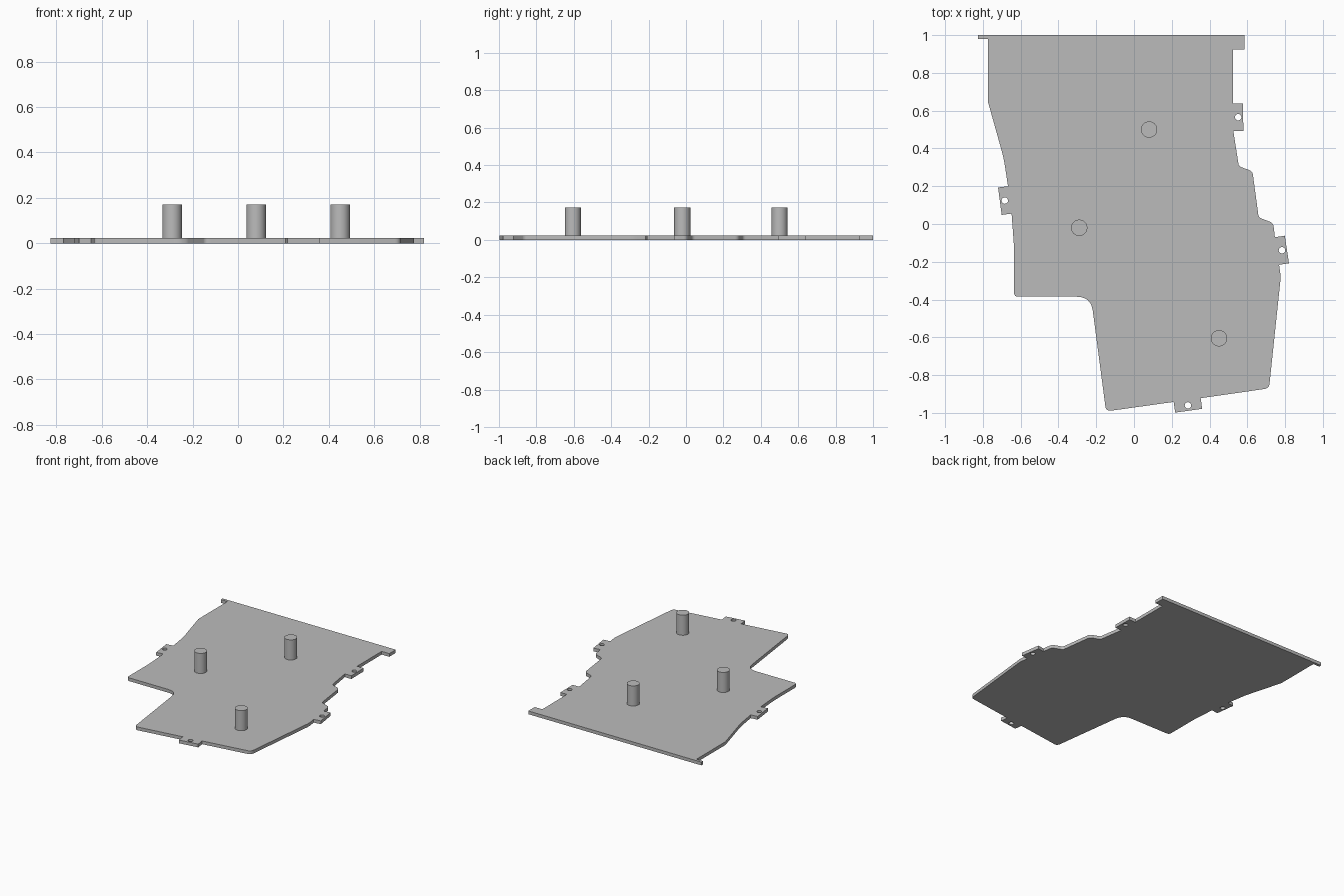
import bpy
import bmesh
import math
from mathutils import Vector

THICK = 0.024
PEG_TOP = 0.172
PEG_RADIUS = 0.043
HOLE_RADIUS = 0.017

default_cube = bpy.data.objects.get("Cube")
if default_cube:
    bpy.data.objects.remove(default_cube, do_unlink=True)

# One plain grey for everything
grey = bpy.data.materials.new("plain_grey")
grey.use_nodes = True
colour = (0.5, 0.5, 0.5, 1)
grey.diffuse_color = colour
grey.node_tree.nodes["Principled BSDF"].inputs["Base Color"].default_value = colour

corners = []   # (point, fillet radius), clockwise
holes = []     # screw hole centres


def corner(x, y, radius=0.0):
    corners.append((Vector((x, y)), radius))


def tab(start, end, depth):
    """Add a square mounting tab standing out from the edge start-end."""
    a, b = Vector(start), Vector(end)
    along = (b - a).normalized()
    out = Vector((-along.y, along.x)) * depth
    for p in (a, a + out, b + out, b):
        corner(p.x, p.y)
    holes.append((a + b + out) / 2)


def rounded_outline(points, steps=6):
    """Replace each corner that has a radius with a short curve."""
    result = []
    for i, (p, radius) in enumerate(points):
        if radius == 0:
            result.append(p)
            continue
        before = points[i - 1][0]
        after = points[(i + 1) % len(points)][0]
        a = p + (before - p).normalized() * radius
        b = p + (after - p).normalized() * radius
        for k in range(steps + 1):
            t = k / steps
            result.append(a * (1 - t) ** 2 + p * (2 * t * (1 - t)) + b * t ** 2)
    return result


def circle(centre, radius, sides=24):
    turn = math.tau / sides
    return [centre + Vector((math.cos(i * turn), math.sin(i * turn))) * radius
            for i in range(sides)]


def finish(obj):
    obj.data.materials.append(grey)
    bpy.ops.object.select_all(action="DESELECT")
    obj.select_set(True)
    bpy.context.view_layer.objects.active = obj
    bpy.ops.object.shade_smooth_by_angle(angle=math.radians(30))


# Back edge and its right-hand hook
corner(-0.825, 1)
corner(0.585, 1)
corner(0.585, 0.925)
corner(0.523, 0.925)
# Stepped +x side with two tabs
tab((0.524, 0.638), (0.526, 0.492), 0.053)
corner(0.555, 0.305, 0.015)
corner(0.627, 0.28, 0.02)
corner(0.66, 0.035, 0.015)
corner(0.737, 0.005, 0.02)
tab((0.746, -0.07), (0.768, -0.216), 0.053)
corner(0.777, -0.28, 0.02)
corner(0.715, -0.87, 0.025)
# Front edge with one tab
tab((0.353, -0.922), (0.21, -0.942), 0.057)
corner(-0.148, -0.992, 0.028)
# Notch at the front of the -x side
corner(-0.228, -0.385, 0.075)
corner(-0.635, -0.385, 0.022)
corner(-0.635, -0.12, 0.04)
# Outer -x side with one tab, then the back lip
tab((-0.648, 0.055), (-0.667, 0.2), 0.053)
corner(-0.69, 0.35, 0.04)
corner(-0.772, 0.643)
corner(-0.772, 0.98)
corner(-0.825, 0.98)

# Base plate: fill the outline around the holes, then extrude
bm = bmesh.new()
edges = []
loops = [rounded_outline(corners)] + [circle(h, HOLE_RADIUS) for h in holes]
for loop in loops:
    verts = [bm.verts.new((p.x, p.y, 0)) for p in loop]
    edges += [bm.edges.new((verts[i - 1], verts[i])) for i in range(len(verts))]
bmesh.ops.triangle_fill(bm, edges=edges, use_beauty=True, normal=(0, 0, 1))
extruded = bmesh.ops.extrude_face_region(bm, geom=bm.faces[:], use_keep_orig=True)
top = [g for g in extruded["geom"] if isinstance(g, bmesh.types.BMVert)]
bmesh.ops.translate(bm, verts=top, vec=(0, 0, THICK))
bmesh.ops.recalc_face_normals(bm, faces=bm.faces[:])
mesh = bpy.data.meshes.new("base_plate")
bm.to_mesh(mesh)
bm.free()
plate = bpy.data.objects.new("base_plate", mesh)
bpy.context.collection.objects.link(plate)
finish(plate)

# Three upright pegs
pegs = {"back_peg": (0.08, 0.5), "right_peg": (-0.29, -0.02), "front_peg": (0.45, -0.605)}
for name, (x, y) in pegs.items():
    bpy.ops.mesh.primitive_cylinder_add(
        vertices=48, radius=PEG_RADIUS, depth=PEG_TOP - THICK,
        location=(x, y, (PEG_TOP + THICK) / 2))
    peg = bpy.context.object
    peg.name = name
    finish(peg)
